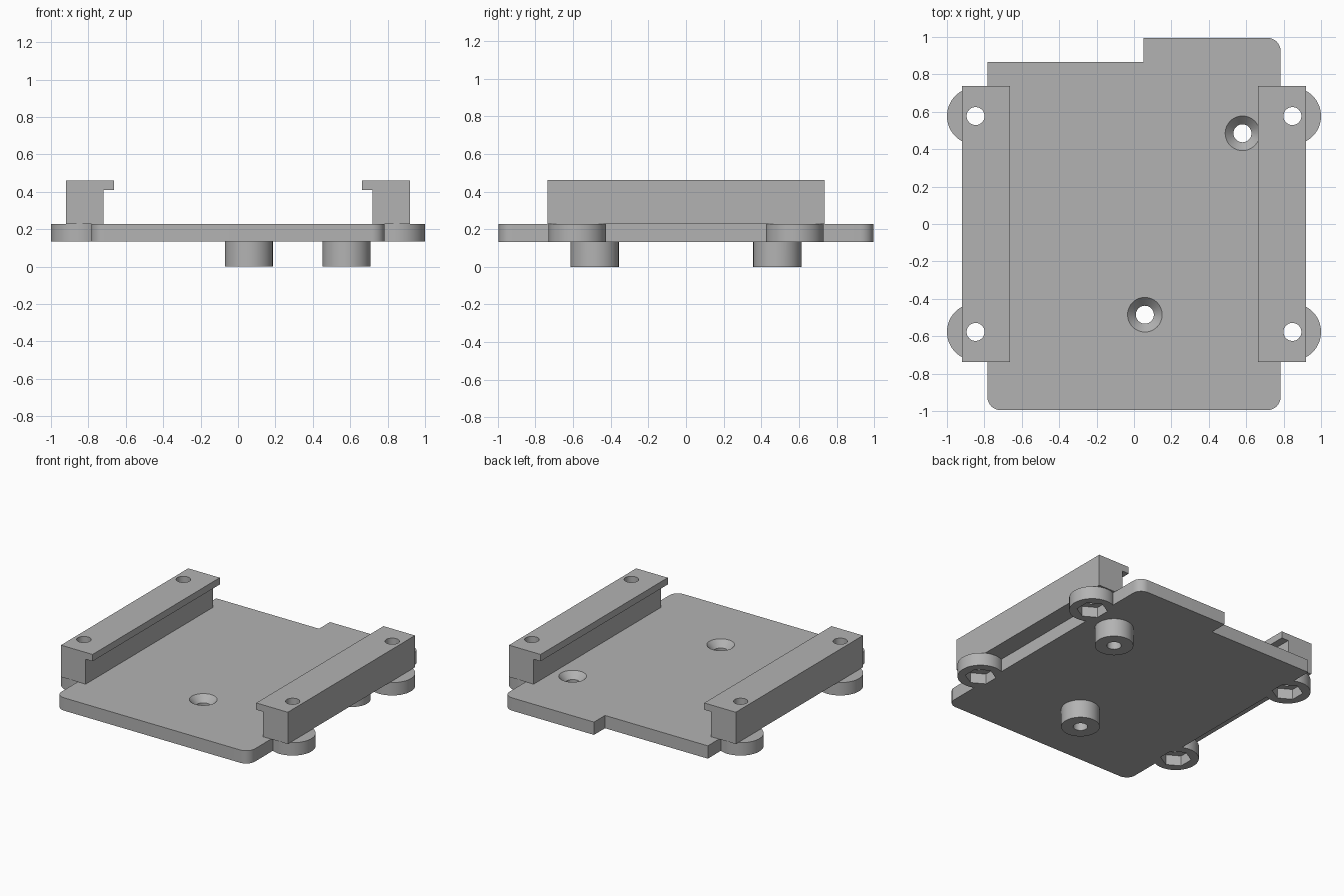
import bpy, math

default = bpy.data.objects.get("Cube")
if default:
    bpy.data.objects.remove(default)

grey = bpy.data.materials.new("plain grey")
grey.use_nodes = True
colour = (0.45, 0.45, 0.45, 1)
grey.diffuse_color = colour
grey.node_tree.nodes["Principled BSDF"].inputs["Base Color"].default_value = colour

BOTTOM, TOP, RAIL_TOP = 0.133, 0.227, 0.46
LUG_X, LUG_Y = 0.847, 0.577
HOLE = 0.048
SCREWS = [(0.058, -0.485), (0.58, 0.485)]


def make(name, verts, faces):
    mesh = bpy.data.meshes.new(name)
    mesh.from_pydata(verts, [], faces)
    mesh.materials.append(grey)
    obj = bpy.data.objects.new(name, mesh)
    bpy.context.collection.objects.link(obj)
    return obj


def loft(name, lower, upper):
    """Closed solid between two matching counter-clockwise rings."""
    n = len(lower)
    sides = [(i, (i + 1) % n, n + (i + 1) % n, n + i) for i in range(n)]
    return make(name, lower + upper,
                [tuple(reversed(range(n))), tuple(range(n, 2 * n))] + sides)


def prism(name, outline, z0, z1):
    return loft(name, [(x, y, z0) for x, y in outline], [(x, y, z1) for x, y in outline])


def ring(x, y, r, n, turn=0.0):
    return [(x + r * math.cos(turn + math.tau * i / n),
             y + r * math.sin(turn + math.tau * i / n)) for i in range(n)]


def cylinder(name, x, y, r, z0, z1, n=64, turn=0.0):
    return prism(name, ring(x, y, r, n, turn), z0, z1)


def corner(x, y, r, start):
    return [(x + r * math.cos(start + math.pi * i / 16),
             y + r * math.sin(start + math.pi * i / 16)) for i in range(9)]


def boolean(target, tool, operation):
    mod = target.modifiers.new(operation, "BOOLEAN")
    mod.operation, mod.solver, mod.object = operation, "EXACT", tool
    with bpy.context.temp_override(object=target, active_object=target):
        bpy.ops.object.modifier_apply(modifier=mod.name)
    bpy.data.objects.remove(tool)


# Base plate: three rounded corners and a step in the back edge
w, d, r = 0.784, 0.995, 0.07
outline = (corner(-w + r, -d + r, r, math.pi)
           + corner(w - r, -d + r, r, 1.5 * math.pi)
           + corner(w - r, d - r, r, 0)
           + [(0.05, d), (0.05, 0.867), (-w, 0.867)])
plate = prism("base_plate", outline, BOTTOM, TOP)

# Round lugs at the sides and screw bosses below
lugs = [(sx * LUG_X, sy * LUG_Y) for sx in (-1, 1) for sy in (-1, 1)]
for x, y in lugs:
    boolean(plate, cylinder("lug", x, y, 0.153, BOTTOM, TOP), "UNION")
for x, y in SCREWS:
    boolean(plate, cylinder("boss", x, y, 0.128, 0, TOP - 0.02), "UNION")

# Bolt holes with hexagonal nut pockets in the lugs
for x, y in lugs:
    boolean(plate, cylinder("bolt_hole", x, y, HOLE, 0, 1), "DIFFERENCE")
    boolean(plate, cylinder("nut_pocket", x, y, 0.103, 0, BOTTOM + 0.075, 6, math.pi / 2),
            "DIFFERENCE")

# Countersunk screw holes
for x, y in SCREWS:
    boolean(plate, cylinder("screw_hole", x, y, HOLE, -1, 1), "DIFFERENCE")
    sink = loft("countersink",
                [(a, b, TOP - 0.05) for a, b in ring(x, y, HOLE - 0.003, 64)],
                [(a, b, TOP + 0.01) for a, b in ring(x, y, 0.102, 64)])
    boolean(plate, sink, "DIFFERENCE")

# Side rails with an inward lip and vertical bolt holes
profile = [(0.72, TOP), (0.92, TOP), (0.92, RAIL_TOP),
           (0.664, RAIL_TOP), (0.664, 0.41), (0.72, 0.41)]
rails = []
for name, side in (("left_rail", 1), ("right_rail", -1)):
    section = profile if side == 1 else [(-x, z) for x, z in reversed(profile)]
    rail = loft(name, [(x, -0.737, z) for x, z in section],
                [(x, 0.737, z) for x, z in section])
    rail.data.flip_normals()
    for sy in (-1, 1):
        boolean(rail, cylinder("bolt_hole", side * LUG_X, sy * LUG_Y, HOLE, 0, 1), "DIFFERENCE")
    rails.append(rail)

# Smooth the round walls, keep the edges sharp
bpy.ops.object.select_all(action="DESELECT")
for obj in [plate] + rails:
    obj.select_set(True)
bpy.context.view_layer.objects.active = plate
bpy.ops.object.shade_smooth_by_angle(angle=math.radians(30))
